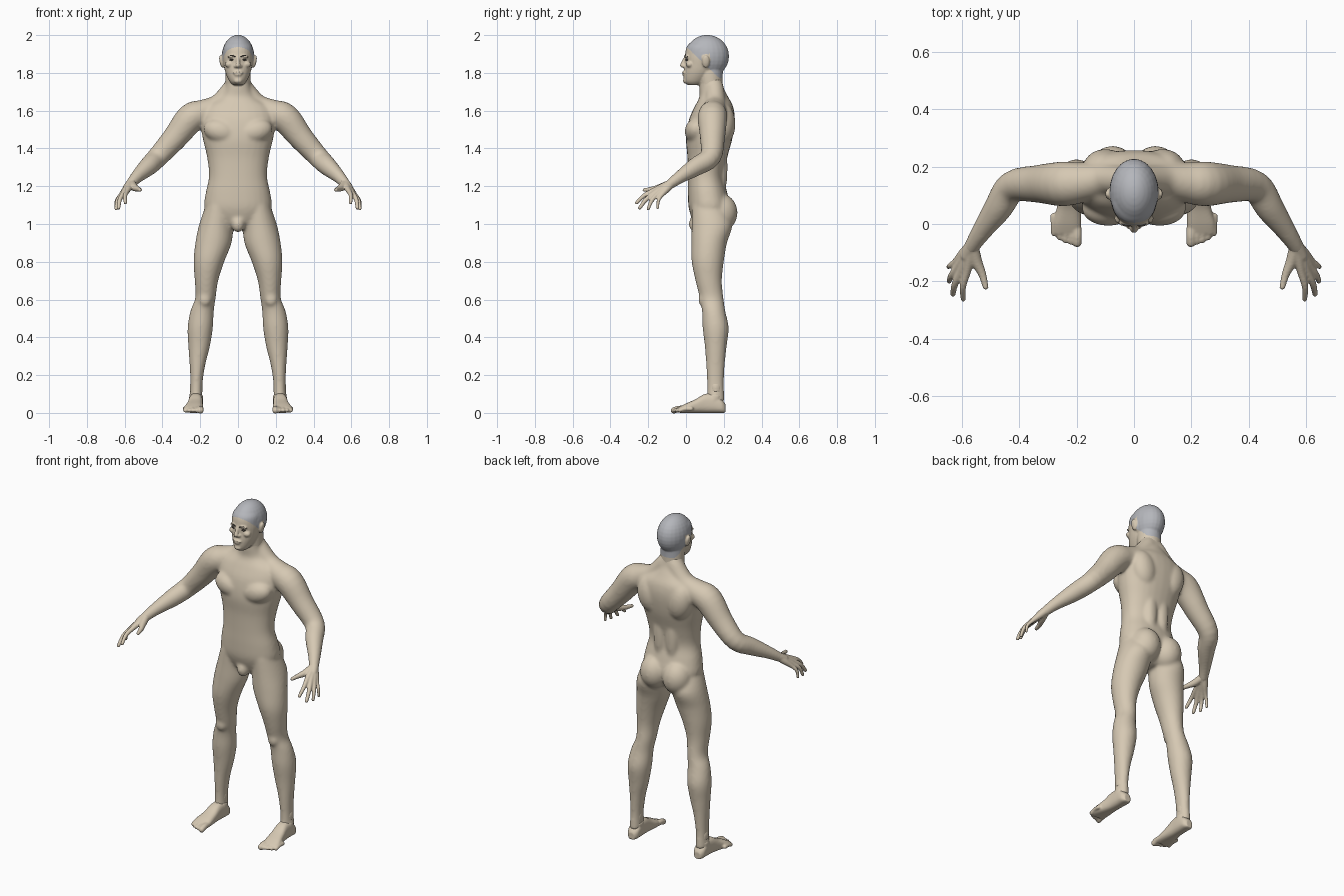
import bpy, bmesh, math
from mathutils import Vector, Matrix

cube = bpy.data.objects.get("Cube")
if cube:
    bpy.data.objects.remove(cube)


def material(name, color):
    mat = bpy.data.materials.new(name)
    mat.use_nodes = True
    mat.diffuse_color = (*color, 1)
    mat.node_tree.nodes["Principled BSDF"].inputs["Base Color"].default_value = (*color, 1)
    return mat


SKIN = material("skin", (.67, .58, .45))
HAIR = material("grey hair", (.46, .47, .5))
DARK = material("dark eyes", (.07, .06, .05))


def resample(rows, steps=4):
    """Smooth spline through rows of numbers."""
    rows = [Vector(r) for r in rows]
    out = []
    for i in range(len(rows) - 1):
        a, b, c, d = (rows[min(max(i + k, 0), len(rows) - 1)] for k in (-1, 0, 1, 2))
        for s in range(steps):
            t = s / steps
            out.append(b + (c - a) * t / 2 + (a * 2 - b * 5 + c * 4 - d) * t * t / 2
                       + (b * 3 - a - c * 3 + d) * t ** 3 / 2)
    return out + [rows[-1]]


def skin_rings(bm, rings):
    loops = [[bm.verts.new(p) for p in ring] for ring in rings]
    n = len(loops[0])
    for a, b in zip(loops, loops[1:]):
        for i in range(n):
            bm.faces.new((a[i], a[(i + 1) % n], b[(i + 1) % n], b[i]))
    bm.faces.new(loops[0][::-1])
    bm.faces.new(loops[-1])


def circle(power=1.0, n=28):
    for i in range(n):
        a = math.tau * i / n
        c, s = math.cos(a), math.sin(a)
        yield math.copysign(abs(c) ** power, c), math.copysign(abs(s) ** power, s)


def column(bm, rows, power=.9):
    """Level rings: height, centre x, front y, back y, half width."""
    skin_rings(bm, [[(x + w * c, (f + b) / 2 + (b - f) / 2 * s, z) for c, s in circle(power)]
                    for z, x, f, b, w in resample(rows)])


def tube(bm, rows):
    """Round limb: x, y, z, radius."""
    rows = resample(rows)
    rings = []
    for i, r in enumerate(rows):
        way = (rows[min(i + 1, len(rows) - 1)] - rows[max(i - 1, 0)]).to_3d()
        turn = way.to_track_quat("Z", "Y")
        rings.append([r.to_3d() + turn @ Vector((c, s, 0)) * r[3] for c, s in circle()])
    skin_rings(bm, rings)
    for r in (rows[0], rows[-1]):
        blob(bm, r.to_3d(), (r[3],) * 3)


def blob(bm, at, size, tilt=0):
    m = Matrix.Translation(at) @ Matrix.Rotation(tilt, 4, "Y") @ Matrix.Diagonal((*size, 1))
    bmesh.ops.create_uvsphere(bm, u_segments=24, v_segments=16, radius=1, matrix=m)


def finish(name, bm, voxel, smooth, mats=(SKIN,), rule=None):
    """Mirror, fuse the pieces into one skin, and relax it."""
    bmesh.ops.recalc_face_normals(bm, faces=bm.faces)
    mesh = bpy.data.meshes.new(name)
    bm.to_mesh(mesh)
    bm.free()
    ob = bpy.data.objects.new(name, mesh)
    bpy.context.collection.objects.link(ob)
    ob.modifiers.new("mirror", "MIRROR").use_mirror_merge = False
    if voxel:
        fuse = ob.modifiers.new("fuse", "REMESH")
        fuse.mode, fuse.voxel_size = "VOXEL", voxel
        relax = ob.modifiers.new("relax", "SMOOTH")
        relax.factor, relax.iterations = .5, smooth
    done = bpy.data.meshes.new_from_object(ob.evaluated_get(bpy.context.evaluated_depsgraph_get()))
    ob.modifiers.clear()
    ob.data = done
    done.materials.clear()
    for m in mats:
        done.materials.append(m)
    for p in done.polygons:
        p.use_smooth = True
        p.material_index = int(rule(p.center)) if rule else 0
    return ob


# Torso, arms and legs
bm = bmesh.new()
column(bm, [(.97, 0, .07, .17, .06), (1.01, 0, .04, .21, .13), (1.08, 0, .015, .235, .178),
            (1.16, 0, .01, .22, .172), (1.25, 0, .01, .2, .154), (1.35, 0, .008, .218, .163),
            (1.45, 0, .0, .245, .186), (1.55, 0, .015, .258, .2), (1.62, 0, .045, .25, .18),
            (1.67, 0, .07, .225, .1), (1.72, 0, .07, .2, .07), (1.77, 0, .07, .19, .066)])
tube(bm, [(.03, .15, 1.72, .05), (.1, .155, 1.635, .055), (.18, .145, 1.59, .07),
          (.25, .14, 1.56, .078), (.335, .14, 1.455, .066), (.425, .13, 1.355, .056),
          (.475, .055, 1.305, .05), (.535, -.03, 1.25, .035), (.57, -.085, 1.21, .027)])
column(bm, [(1.1, .1, .03, .2, .07), (1.0, .115, .03, .245, .09), (.9, .13, .028, .217, .096),
            (.8, .154, .03, .2, .081), (.7, .167, .05, .19, .062), (.61, .172, .072, .198, .054),
            (.54, .19, .085, .208, .062), (.45, .2, .088, .226, .067), (.35, .206, .1, .215, .057),
            (.25, .215, .107, .205, .041), (.15, .22, .112, .2, .032), (.06, .222, .11, .205, .034)], 1)
for at, size, tilt in [((.075, .185, 1.06), (.085, .088, .1), 0),      # buttock
                       ((.09, .055, 1.49), (.095, .062, .065), -.3),    # chest
                       ((.1, .2, 1.53), (.075, .062, .11), .2),         # shoulder blade
                       ((.04, .19, 1.3), (.04, .03, .16), 0),           # lower back
                       ((0, .05, 1.0), (.035, .035, .045), 0),          # groin
                       ((.175, .095, .6), (.035, .03, .04), 0),         # kneecap
                       ((.235, .155, .09), (.025, .025, .025), 0)]:     # ankle bone
    blob(bm, at, size, tilt)
finish("body", bm, .008, 12)

# Hands
bm = bmesh.new()
wrist = Vector((.565, -.075, 1.217))
fingers = [((.583, -.165, 1.18), (.596, -.262, 1.112), .0115),
           ((.602, -.162, 1.167), (.632, -.245, 1.085), .012),
           ((.616, -.15, 1.157), (.645, -.2, 1.08), .011),
           ((.622, -.13, 1.152), (.648, -.15, 1.085), .0095)]
for knuckle, tip, r in fingers:
    k, t = Vector(knuckle), Vector(tip)
    bend = k.lerp(t, .5) + Vector((.008, -.006, .006))
    tube(bm, [(*wrist, .022), (*wrist.lerp(k, .5), .019), (*k, r * 1.25), (*bend, r), (*t, r * .8)])
tube(bm, [(*wrist, .022), (.55, -.13, 1.195, .02), (.53, -.175, 1.185, .014), (.518, -.22, 1.18, .01)])
tube(bm, [(.53, -.025, 1.252, .031), (*wrist, .026), (.585, -.11, 1.195, .022)])
finish("hands", bm, .0045, 4)

# Feet
bm = bmesh.new()
soles = [(.21, .222, .02, .045), (.19, .222, .034, .07), (.15, .222, .037, .1), (.1, .224, .038, .1),
         (.05, .228, .043, .072), (0, .234, .05, .05), (-.035, .236, .046, .032)]
skin_rings(bm, [[(x + w * c, y, h * (1 + s) / 2) for c, s in circle(.75)] for y, x, w, h in resample(soles)])
for i in range(5):
    x, tip, r = .199 + .02 * i, -.064 + .002 * i * i, .017 if i == 0 else .0115
    tube(bm, [(x + .002, tip + .06, .022, r), (x, tip + .025, .021, r), (x, tip, .013, r)])
tube(bm, [(.221, .157, .14, .034), (.222, .155, .08, .037), (.224, .12, .05, .035)])
finish("feet", bm, .005, 4)

# Head with ears, nose and lips; the hair is the upper and rear part
bm = bmesh.new()
blob(bm, (0, .112, 1.888), (.086, .116, .113))
column(bm, [(1.735, 0, .01, .08, .025), (1.755, 0, -.01, .11, .045), (1.8, 0, -.012, .15, .066),
            (1.85, 0, -.006, .17, .077), (1.89, 0, -.006, .18, .08), (1.94, 0, .005, .17, .074),
            (1.975, 0, .04, .16, .045)], 1)
column(bm, [(1.67, 0, .075, .2, .073), (1.73, 0, .07, .195, .068), (1.8, 0, .06, .195, .066),
            (1.86, 0, .06, .2, .06)], 1)
tube(bm, [(0, 0, 1.885, .009), (0, -.012, 1.86, .01), (0, -.019, 1.84, .013)])
for at, size, tilt in [((.012, -.01, 1.835), (.01, .01, .008), 0),      # nostril
                       ((.03, .004, 1.888), (.026, .012, .008), .15),    # brow ridge
                       ((.045, .02, 1.845), (.024, .02, .018), 0),       # cheek
                       ((.009, -.011, 1.803), (.018, .01, .006), .15),   # upper lip
                       ((0, -.01, 1.79), (.02, .01, .007), 0),           # lower lip
                       ((0, -.004, 1.758), (.022, .012, .014), 0),       # chin
                       ((.088, .105, 1.86), (.01, .02, .034), .2)]:      # ear
    blob(bm, at, size, tilt)


def is_hair(p):
    ear = abs(p.x) > .083 and abs(p.y - .105) < .024 and abs(p.z - 1.86) < .04
    return p.z > max(1.94 - .95 * p.y, 1.77) and not ear


finish("head", bm, .005, 3, (SKIN, HAIR), is_hair)

# Eyes and eyebrows
bm = bmesh.new()
blob(bm, (.033, .006, 1.869), (.013, .01, .005))
finish("eyes", bm, 0, 0, (DARK,))
bm = bmesh.new()
tube(bm, [(.016, -.006, 1.887, .003), (.034, -.004, 1.892, .0035), (.052, .008, 1.886, .002)])
finish("eyebrows", bm, 0, 0, (DARK,))
